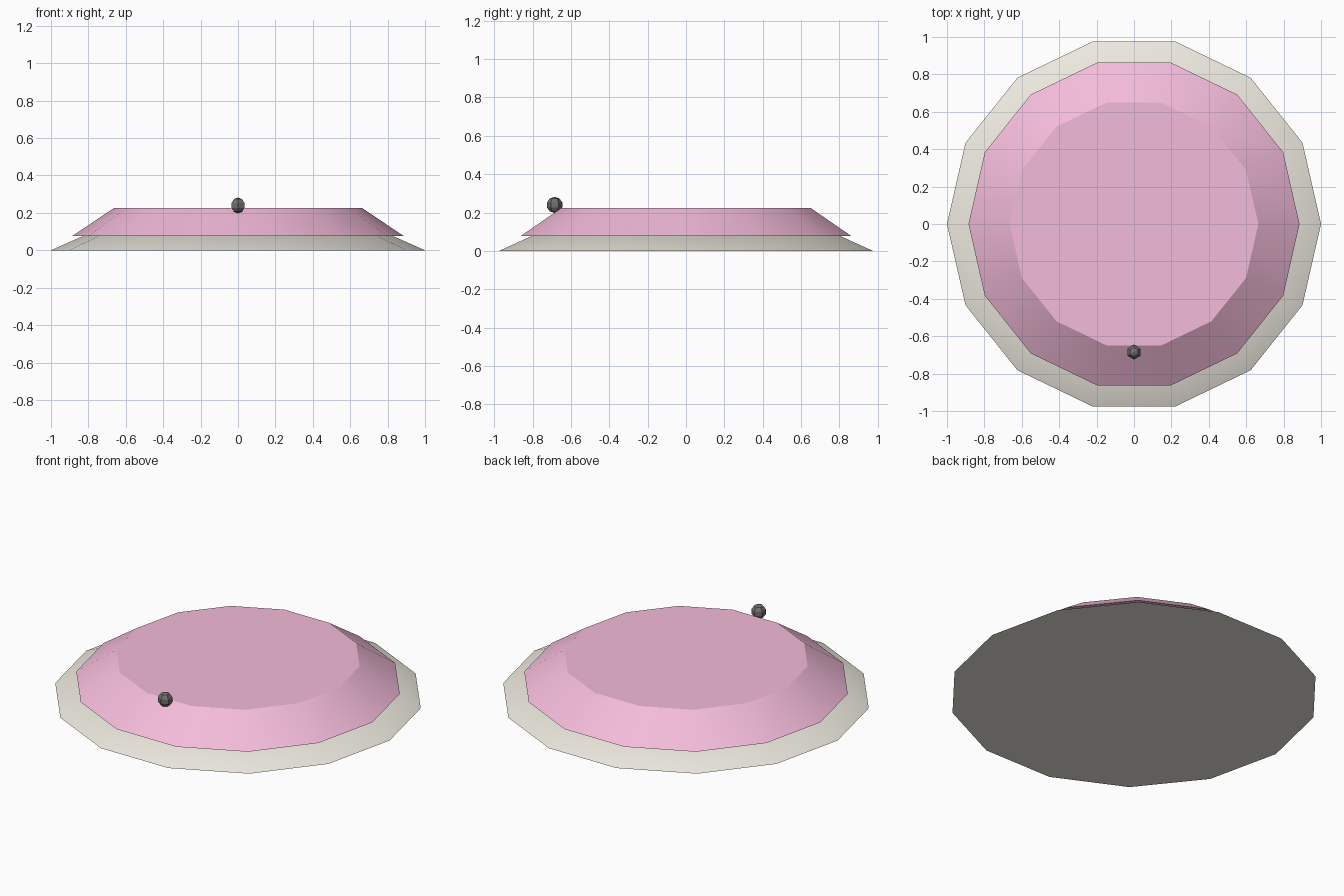
import bpy
import math

if "Cube" in bpy.data.objects:
    bpy.data.objects.remove(bpy.data.objects["Cube"])

SIDES = 14


def paint(obj, name, color):
    mat = bpy.data.materials.new(name)
    mat.diffuse_color = color
    mat.use_nodes = True
    mat.node_tree.nodes["Principled BSDF"].inputs["Base Color"].default_value = mat.diffuse_color
    obj.data.materials.append(mat)


def tapered_disc(name, r_bottom, r_top, z0, z1, color):
    # local frustum with a corner pointing along +x
    rings = [(r_bottom, z0), (r_top, z1)]
    verts = [(r * math.cos(2 * math.pi * i / SIDES), r * math.sin(2 * math.pi * i / SIDES), z)
             for r, z in rings for i in range(SIDES)]
    faces = [(i, (i + 1) % SIDES, (i + 1) % SIDES + SIDES, i + SIDES) for i in range(SIDES)]
    faces += [tuple(reversed(range(SIDES))), tuple(range(SIDES, 2 * SIDES))]
    mesh = bpy.data.meshes.new(name)
    mesh.from_pydata(verts, [], faces)
    obj = bpy.data.objects.new(name, mesh)
    bpy.context.collection.objects.link(obj)
    paint(obj, name + "_paint", color)
    # smooth sides, crisp rims
    bpy.ops.object.select_all(action='DESELECT')
    obj.select_set(True)
    bpy.context.view_layer.objects.active = obj
    bpy.ops.object.shade_smooth_by_angle(angle=math.radians(30))
    return obj


# cream base and pink upper disc
tapered_disc("base", 1.0, 0.82, 0.0, 0.08, (0.85, 0.82, 0.74, 1))
tapered_disc("cushion", 0.885, 0.665, 0.077, 0.225, (0.90, 0.50, 0.70, 1))

# small bead on the front rim
bpy.ops.mesh.primitive_uv_sphere_add(segments=6, ring_count=5, radius=0.042,
                                     location=(0, -0.685, 0.24))
bead = bpy.context.object
bead.name = "bead"
paint(bead, "bead_paint", (0.17, 0.16, 0.15, 1))
